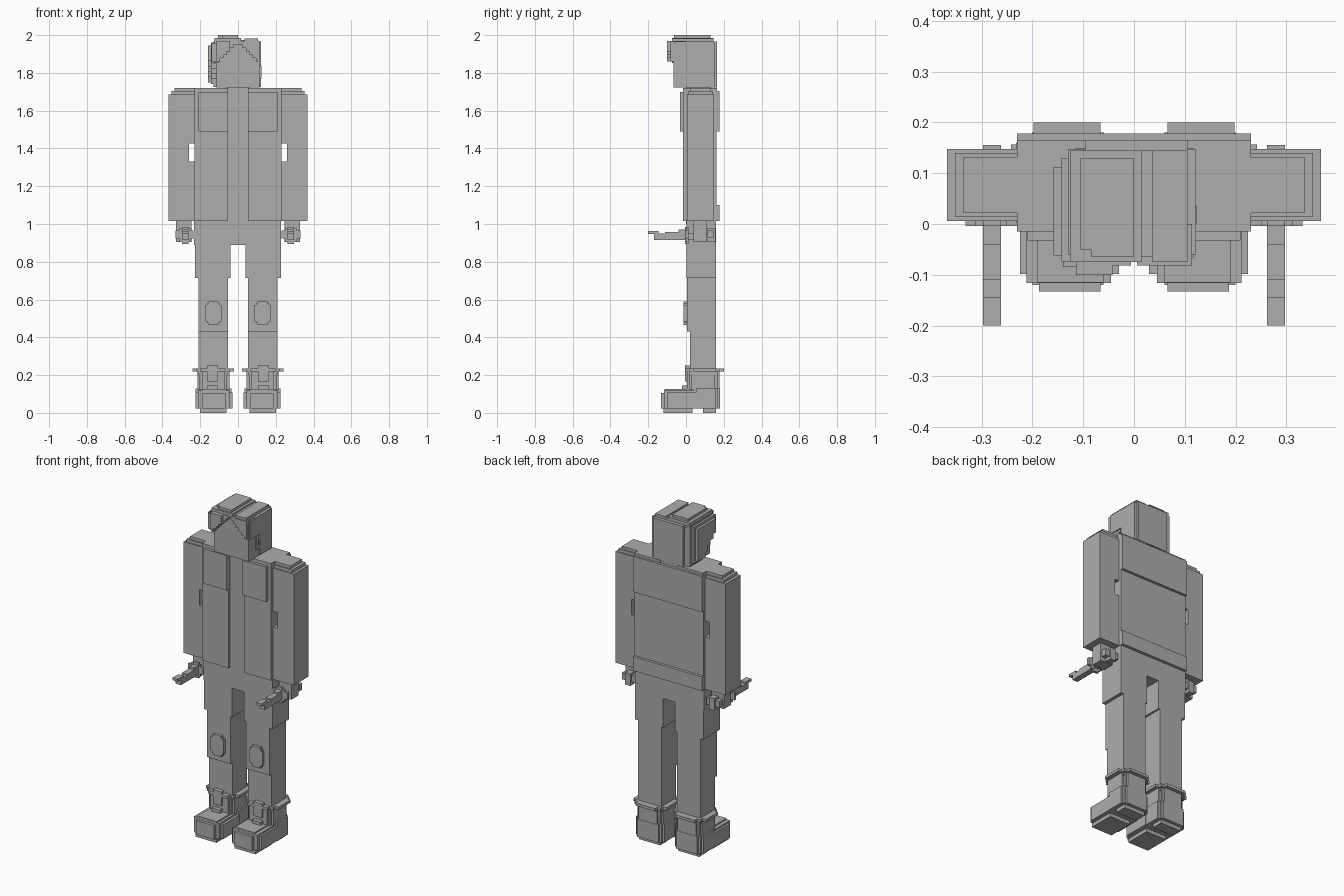
import bpy, bmesh

grey = bpy.data.materials.new("plain grey")
grey.diffuse_color = (0.42, 0.42, 0.42, 1)


def add_part(name, boxes):
    """One object from boxes given as (x0, x1, y0, y1, z0, z1)."""
    bm = bmesh.new()
    for x0, x1, y0, y1, z0, z1 in boxes:
        vs = bmesh.ops.create_cube(bm, size=1)["verts"]
        for v in vs:
            v.co.x = x1 if v.co.x > 0 else x0
            v.co.y = y1 if v.co.y > 0 else y0
            v.co.z = z1 if v.co.z > 0 else z0
    me = bpy.data.meshes.new(name)
    bm.to_mesh(me)
    bm.free()
    me.materials.append(grey)
    ob = bpy.data.objects.new(name, me)
    bpy.context.collection.objects.link(ob)
    return ob


def add_pair(name, boxes):
    """Left part as given, right part mirrored in x."""
    add_part(name + "_left", boxes)
    add_part(name + "_right", [(-b[1], -b[0], *b[2:]) for b in boxes])


def stepped(x0, x1, y0, y1, z0, z1, s, n=2):
    """Boxes stacked crosswise: a block with stair-stepped upright corners."""
    return [(x0 + s * i, x1 - s * i, y0 + s * (n - i), y1 - s * (n - i), z0, z1)
            for i in range(n + 1)]


# Shirt core and jacket
add_part("shirt", [(-0.21, 0.21, 0.0, 0.155, 1.0, 1.70),
                   (-0.06, 0.06, 0.0, 0.13, 1.68, 1.725)])
add_pair("jacket_front", [(0.053, 0.23, -0.015, 0.155, 1.015, 1.70),
                          (0.053, 0.21, -0.032, 0.155, 1.49, 1.70),
                          (0.053, 0.23, -0.015, 0.165, 1.68, 1.72)])
add_part("jacket_back", [(-0.23, 0.23, 0.10, 0.162, 1.015, 1.72),
                         (-0.23, 0.23, 0.12, 0.178, 1.49, 1.705),
                         (-0.23, 0.23, 0.12, 0.178, 1.015, 1.10)])

# Sleeves with a see-through elbow notch and stepped shoulder
add_pair("sleeve", [(0.23, 0.368, 0.006, 0.148, 1.015, 1.33),
                    (0.26, 0.368, 0.006, 0.148, 1.33, 1.425),
                    (0.23, 0.368, 0.006, 0.148, 1.425, 1.685),
                    (0.225, 0.352, 0.014, 0.140, 1.685, 1.703),
                    (0.225, 0.335, 0.022, 0.132, 1.703, 1.72)])

# Hands, and the held tools pointing forward
add_pair("hand", [(0.245, 0.328, 0.04, 0.108, 0.905, 1.02)])
add_pair("tool", [
    (0.262, 0.297, -0.17, 0.14, 0.915, 0.95),
    (0.262, 0.297, -0.20, -0.145, 0.948, 0.963),
    (0.262, 0.297, -0.11, 0.0, 0.94, 0.958),
    (0.262, 0.297, -0.04, 0.0, 0.94, 0.97),
    (0.23, 0.332, -0.004, 0.012, 0.922, 0.965),
    (0.262, 0.297, -0.004, 0.012, 0.893, 0.985),
    (0.25, 0.312, -0.004, 0.012, 0.905, 0.975),
    (0.237, 0.325, 0.115, 0.145, 0.925, 0.965),
    (0.262, 0.297, 0.115, 0.155, 0.905, 0.978)])

# Trousers
add_part("hips", [(-0.232, 0.228, 0.002, 0.16, 0.89, 1.02)])
add_pair("trouser_leg", [(0.04, 0.228, 0.002, 0.16, 0.715, 0.90),
                         (0.052, 0.208, 0.004, 0.16, 0.43, 0.72),
                         (0.052, 0.208, 0.02, 0.16, 0.20, 0.43)])
add_pair("knee_pad", [(0.087, 0.172, -0.014, 0.03, 0.485, 0.57),
                      (0.095, 0.164, -0.014, 0.03, 0.475, 0.58),
                      (0.103, 0.156, -0.014, 0.03, 0.465, 0.59)])

# Boots: stepped shaft, cuff, tongue, toe and split sole
add_pair("boot_shaft", stepped(0.035, 0.225, 0.03, 0.18, 0.022, 0.13, 0.012)
         + stepped(0.045, 0.215, 0.005, 0.178, 0.12, 0.225, 0.012))
add_pair("boot_cuff", stepped(0.022, 0.242, -0.004, 0.20, 0.218, 0.235, 0.022))
add_pair("boot_tongue", [(0.107, 0.163, -0.006, 0.03, 0.165, 0.25),
                         (0.107, 0.163, -0.02, 0.03, 0.12, 0.145)])
add_pair("boot_toe", [(0.03, 0.224, -0.098, 0.06, 0.022, 0.108),
                      (0.045, 0.212, -0.116, 0.06, 0.022, 0.118),
                      (0.066, 0.187, -0.133, 0.06, 0.022, 0.106),
                      (0.06, 0.19, -0.115, 0.03, 0.10, 0.126)])
add_pair("boot_sole", [(0.06, 0.20, -0.12, 0.035, 0.0, 0.025),
                       (0.06, 0.20, 0.09, 0.16, 0.0, 0.025)])

# Head and face
add_part("head", [(-0.115, 0.117, -0.066, 0.15, 1.722, 1.955)])
add_part("ear", [(0.11, 0.124, 0.0, 0.018, 1.77, 1.84),
                 (0.11, 0.124, 0.0, 0.035, 1.825, 1.84),
                 (0.11, 0.124, 0.0, 0.035, 1.77, 1.785)])

# Hair: back cap, stepped crown, and the swept bulk on one side
add_part("hair_cap", [(-0.13, 0.122, 0.035, 0.148, 1.725, 1.965),
                      (-0.095, 0.105, 0.035, 0.165, 1.722, 1.965),
                      (-0.13, 0.122, -0.06, 0.148, 1.85, 1.965)])
add_part("hair_crown", [(-0.125, 0.015, -0.075, 0.145, 1.95, 1.985),
                        (0.035, 0.105, -0.075, 0.145, 1.95, 1.983),
                        (0.0, 0.05, -0.064, 0.145, 1.95, 1.975),
                        (-0.105, 0.0, -0.05, 0.13, 1.98, 2.0),
                        (-0.085, 0.0, -0.064, 0.12, 1.98, 2.0)])
side = []
for i in range(5):                     # lower edge climbs towards the front
    y0 = 0.03 - 0.026 * i
    z0 = 1.74 + 0.028 * i
    side += [(-0.143, -0.10, y0, 0.13, z0, 1.96),
             (-0.158, -0.10, y0 + 0.012, 0.112, z0 + 0.01, 1.945)]
add_part("hair_side", side)

# Fringe parted in the middle, stepping down to both temples
fringe = []
for i in range(6):
    a, b, z = 0.006 + 0.018 * i, 0.024 + 0.018 * i, 1.95 - 0.018 * i
    fringe += [(a, b, -0.082, 0.0, z, 1.968),
               (-b, -a, -0.10 if i > 1 else -0.082, 0.0, z, 1.968)]
fringe.append((-0.14, -0.11, -0.085, 0.0, 1.86, 1.955))
add_part("hair_fringe", fringe)
